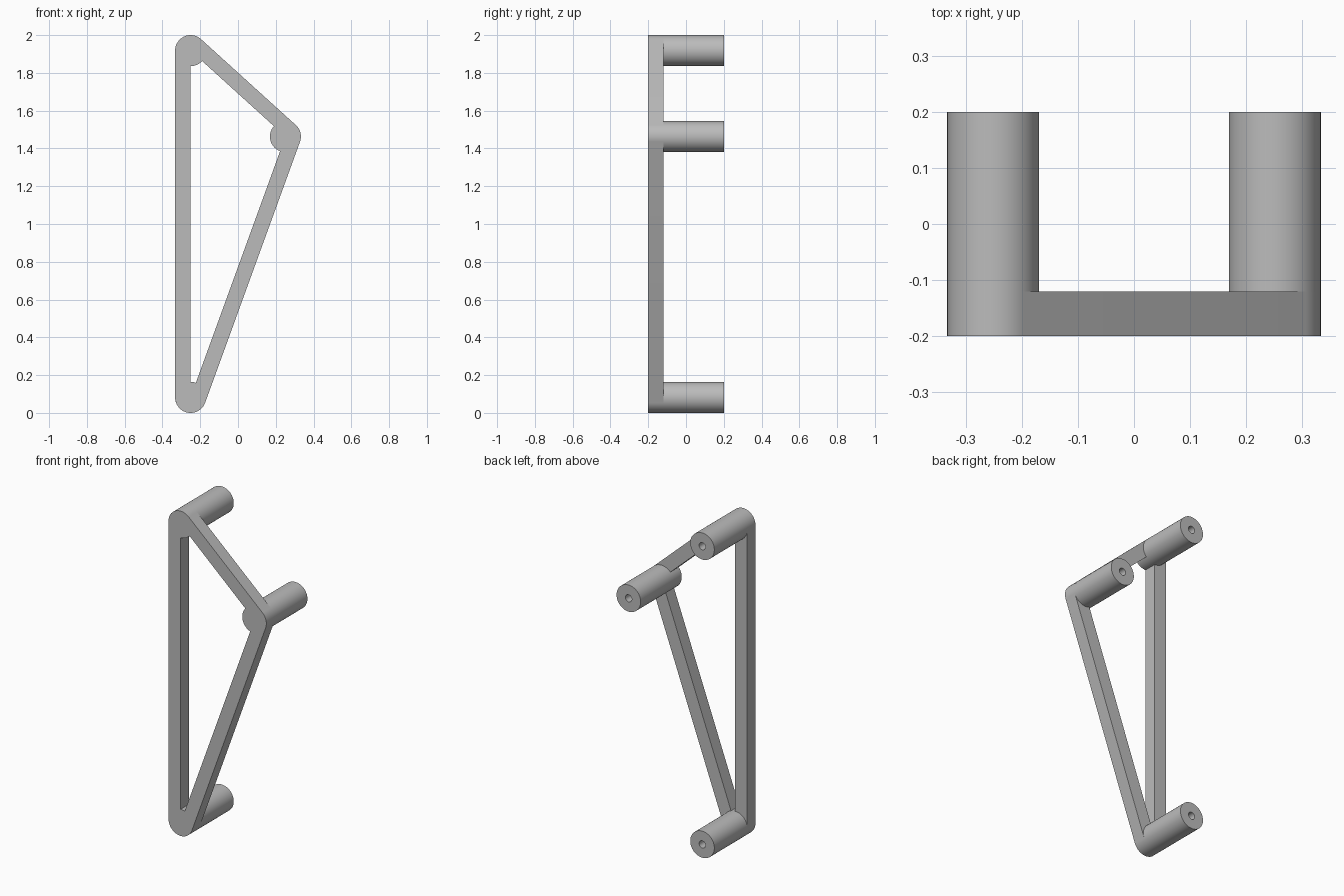
import bpy, bmesh, math
from mathutils import Vector

cube = bpy.data.objects.get("Cube")
if cube:
    bpy.data.objects.remove(cube, do_unlink=True)

RADIUS, BORE = 0.082, 0.022
FRONT, PLATE_BACK, BACK = -0.2, -0.12, 0.2
ARC_STEPS, ROUND_STEPS = 24, 64
# Corner centres (x, z), counter-clockwise seen from the front
CORNERS = {
    "bottom": Vector((-0.251, 0.082)),
    "side": Vector((0.251, 1.463)),
    "top": Vector((-0.251, 1.918)),
}

grey = bpy.data.materials.new("plain grey")
grey.use_nodes = True
colour = (0.5, 0.5, 0.5, 1)
grey.diffuse_color = colour
grey.node_tree.nodes["Principled BSDF"].inputs["Base Color"].default_value = colour


def finish(bm, name):
    bmesh.ops.recalc_face_normals(bm, faces=bm.faces)
    mesh = bpy.data.meshes.new(name)
    bm.to_mesh(mesh)
    bm.free()
    mesh.materials.append(grey)
    obj = bpy.data.objects.new(name, mesh)
    bpy.context.collection.objects.link(obj)
    bpy.ops.object.select_all(action='DESELECT')
    obj.select_set(True)
    bpy.context.view_layer.objects.active = obj
    bpy.ops.object.shade_smooth_by_angle(angle=math.radians(30))


def arc(centre, start, sweep):
    return [centre + RADIUS * Vector((math.cos(a), math.sin(a)))
            for a in (start + sweep * i / ARC_STEPS for i in range(ARC_STEPS + 1))]


def angle(v):
    return math.atan2(v.y, v.x)


# Triangular frame: rounded outside, inner edges running through the corner centres
outer, inner = [], []
points = list(CORNERS.values())
for i, c in enumerate(points):
    arriving, leaving = c - points[i - 1], points[(i + 1) % 3] - c
    turn = (angle(leaving) - angle(arriving)) % math.tau
    outer += arc(c, angle(arriving) - math.pi / 2, turn)
    inner += arc(c, angle(-arriving), -(math.pi - turn))

bm = bmesh.new()
rings = [[bm.verts.new((p.x, y, p.y)) for p in loop]
         for loop, y in ((outer, FRONT), (inner, FRONT), (inner, PLATE_BACK), (outer, PLATE_BACK))]
for k, ring in enumerate(rings):
    following = rings[(k + 1) % 4]
    for i in range(len(ring)):
        j = (i + 1) % len(ring)
        bm.faces.new((ring[i], ring[j], following[j], following[i]))
finish(bm, "triangle_frame")

# Standoffs with a screw bore in the back end, turned from a profile
for name, c in CORNERS.items():
    bm = bmesh.new()
    profile = [(RADIUS, PLATE_BACK), (RADIUS, BACK), (BORE, BACK), (BORE, PLATE_BACK)]
    verts = [bm.verts.new((c.x + r, y, c.y)) for r, y in profile]
    edges = [bm.edges.new(pair) for pair in zip(verts, verts[1:])]
    bmesh.ops.spin(bm, geom=verts + edges, cent=(c.x, 0, c.y), axis=(0, 1, 0),
                   angle=math.tau, steps=ROUND_STEPS, use_merge=True)
    bmesh.ops.remove_doubles(bm, verts=bm.verts, dist=0.0001)
    finish(bm, name + "_standoff")
